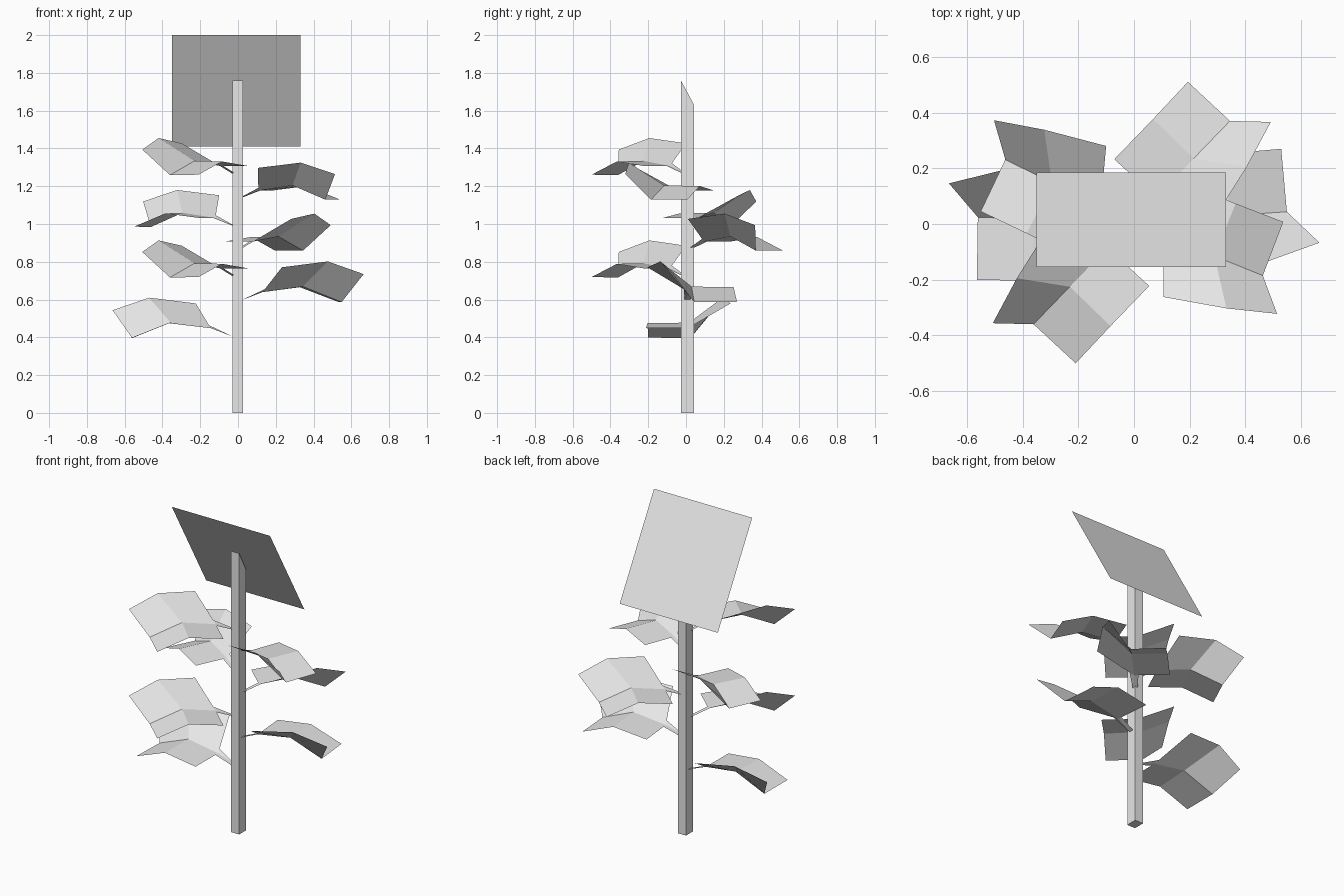
import bpy
import math

cube = bpy.data.objects.get("Cube")
if cube:
    bpy.data.objects.remove(cube, do_unlink=True)

# One pale grey for the whole plant
grey = bpy.data.materials.new("pale_grey")
grey.use_nodes = True
grey.diffuse_color = (0.8, 0.8, 0.8, 1)
grey.node_tree.nodes["Principled BSDF"].inputs["Base Color"].default_value = (0.8, 0.8, 0.8, 1)


def add_part(name, verts, faces):
    mesh = bpy.data.meshes.new(name)
    mesh.from_pydata(verts, [], faces)
    mesh.materials.append(grey)
    mesh.update()
    obj = bpy.data.objects.new(name, mesh)
    bpy.context.collection.objects.link(obj)
    return obj


# Square post with a slanted top
X0, X1, Y0, Y1 = -0.03, 0.027, -0.027, 0.043
corners = [(X0, Y0), (X1, Y0), (X1, Y1), (X0, Y1)]
post = [(x, y, 0) for x, y in corners]
post += [(x, y, 1.76 if y == Y0 else 1.63) for x, y in corners]
sides = [(i, (i + 1) % 4, (i + 1) % 4 + 4, i + 4) for i in range(4)]
add_part("post", post, sides + [(3, 2, 1, 0), (4, 5, 6, 7)])

# Tilted square panel resting on the slanted top
add_part("panel",
         [(-0.35, -0.155, 2), (0.33, -0.155, 2), (0.33, 0.185, 1.41), (-0.35, 0.185, 1.41)],
         [(3, 2, 1, 0)])

# Folded leaf: rows run base, middle, tip; columns run raised edge, midrib, flat edge
ROWS = [
    [(0.205, -0.205, 0.16), (0.125, 0, 0.04), (0.12, 0.203, 0.04)],
    [(0.43, -0.158, 0.188), (0.32, 0, 0.067), (0.32, 0.203, 0.064)],
    [(0.606, -0.108, 0.127), (0.507, 0, -0.008), (0.503, 0.206, -0.006)],
]


def blend(a, b, t):
    return tuple(p + (q - p) * t for p, q in zip(a, b))


def add_leaf(name, angle, height, scale=1.0):
    verts = [p for row in ROWS for p in row]
    faces = [(3 * i + j, 3 * i + j + 3, 3 * i + j + 4, 3 * i + j + 1)
             for i in range(2) for j in range(2)]
    # tapering stalk from the post to the base of the midrib
    up, rib, flat = ROWS[0]
    verts += [(0.02, -0.012, 0), (0.02, 0.012, 0),
              blend(rib, flat, 0.12), blend(rib, up, 0.12)]
    faces += [(9, 12, 1), (9, 1, 10), (10, 1, 11)]
    leaf = add_part(name, verts, faces)
    leaf.rotation_euler.z = math.radians(angle)
    leaf.location = (-0.008, 0.005, height)
    leaf.scale = (scale, scale, scale)


# Leaves spiral up the post, the lowest pair a little larger
for number, spec in enumerate([
        (178, 0.405, 1.09), (4, 0.595, 1.1), (226, 0.725), (46, 0.867),
        (153.5, 0.992), (-22, 1.137), (226, 1.267)], 1):
    add_leaf(f"leaf_{number}", *spec)
